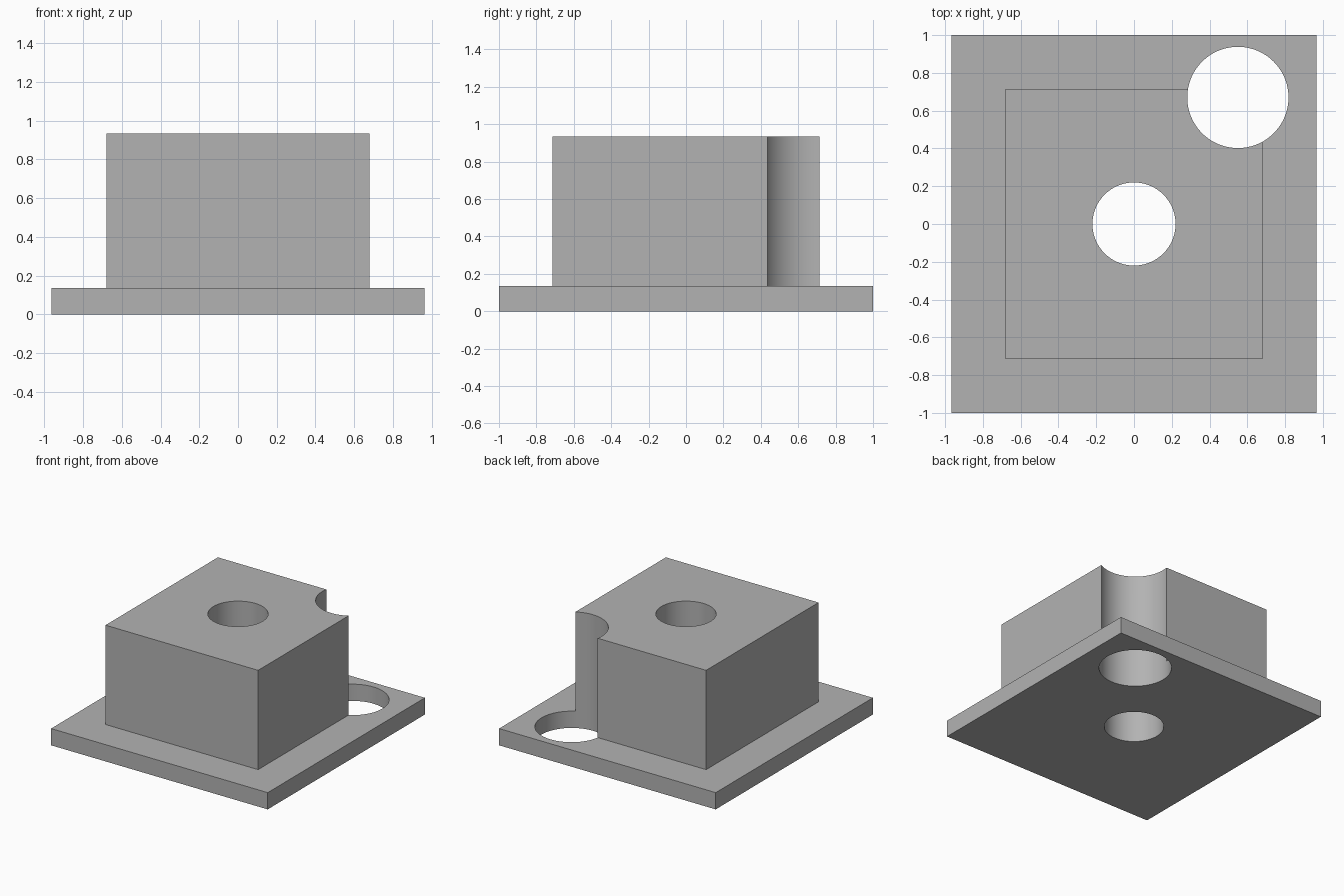
import bpy

cube = bpy.data.objects.get("Cube")
if cube:
    bpy.data.objects.remove(cube, do_unlink=True)

BASE_TOP, BLOCK_TOP = 0.135, 0.935

# Single plain grey
grey = bpy.data.materials.new("plain grey")
grey.use_nodes = True
colour = (0.45, 0.45, 0.45, 1)
grey.diffuse_color = colour
grey.node_tree.nodes["Principled BSDF"].inputs["Base Color"].default_value = colour


def box(name, half_x, half_y, z0, z1):
    bpy.ops.mesh.primitive_cube_add(size=2, location=(0, 0, (z0 + z1) / 2))
    ob = bpy.context.object
    ob.name = name
    ob.scale = (half_x, half_y, (z1 - z0) / 2)
    bpy.ops.object.transform_apply(location=True, scale=True)
    ob.data.materials.append(grey)
    return ob


def cutter(name, x, y, radius):
    bpy.ops.mesh.primitive_cylinder_add(vertices=96, radius=radius, depth=3, location=(x, y, 0.5))
    ob = bpy.context.object
    ob.name = name
    ob.data.materials.append(grey)
    return ob


def boolean(target, tool, operation):
    mod = target.modifiers.new(tool.name, 'BOOLEAN')
    mod.object, mod.operation, mod.solver = tool, operation, 'EXACT'
    bpy.context.view_layer.objects.active = target
    bpy.ops.object.modifier_apply(modifier=mod.name)
    bpy.data.objects.remove(tool, do_unlink=True)


# Flanged block: thin base plate joined with the raised block
body = box("flanged_block", 0.965, 1.0, 0, BASE_TOP)
boolean(body, box("raised_block", 0.68, 0.715, BASE_TOP / 2, BLOCK_TOP), 'UNION')

# Central bore and the corner hole that notches the block
boolean(body, cutter("centre_bore", 0, 0, 0.22), 'DIFFERENCE')
boolean(body, cutter("corner_hole", 0.55, 0.67, 0.268), 'DIFFERENCE')

# Smooth bores, sharp edges
bpy.ops.object.select_all(action='DESELECT')
body.select_set(True)
bpy.context.view_layer.objects.active = body
bpy.ops.object.shade_smooth_by_angle(angle=0.5)
